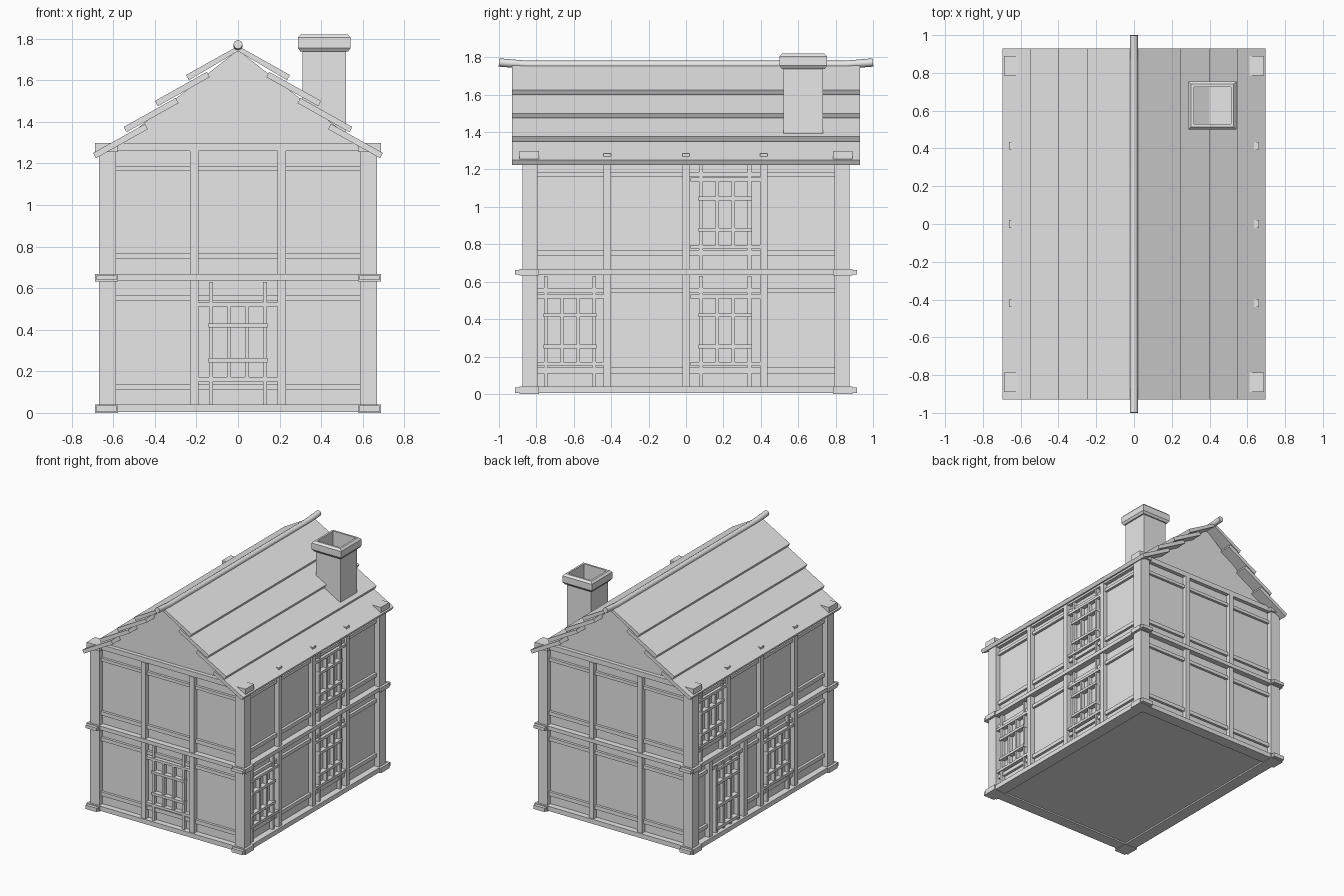
import bpy
import bmesh
from mathutils import Matrix, Vector

cube = bpy.data.objects.get("Cube")
if cube:
    bpy.data.objects.remove(cube, do_unlink=True)

grey = bpy.data.materials.new("plain_grey")
grey.use_nodes = True
grey.diffuse_color = (0.8, 0.8, 0.8, 1)
grey.node_tree.nodes["Principled BSDF"].inputs["Base Color"].default_value = (0.8, 0.8, 0.8, 1)

WALL_X, WALL_Y = 0.625, 0.835
SIDES = ("front", "back", "left", "right")


def finish(name, bm):
    bmesh.ops.recalc_face_normals(bm, faces=bm.faces)
    mesh = bpy.data.meshes.new(name)
    bm.to_mesh(mesh)
    bm.free()
    mesh.materials.append(grey)
    obj = bpy.data.objects.new(name, mesh)
    bpy.context.collection.objects.link(obj)
    return obj


def box(bm, x0, x1, y0, y1, z0, z1):
    lo, hi = Vector((x0, y0, z0)), Vector((x1, y1, z1))
    size = hi - lo
    matrix = Matrix.Translation((lo + hi) / 2) @ Matrix.Diagonal((*[abs(s) for s in size], 1))
    return bmesh.ops.create_cube(bm, size=1, matrix=matrix)["verts"]


def boxes(name, specs):
    bm = bmesh.new()
    for spec in specs:
        box(bm, *spec)
    return finish(name, bm)


def on_wall(side, u0, u1, z0, z1, depth):
    """Box bounds of a timber standing out from one wall; u runs along the wall."""
    if side in ("front", "back"):
        s = -1 if side == "front" else 1
        return (u0, u1, s * (WALL_Y - 0.02), s * (WALL_Y + depth), z0, z1)
    s = 1 if side == "left" else -1
    return (s * (WALL_X - 0.02), s * (WALL_X + depth), u0, u1, z0, z1)


def prism(name, outline, y0, y1):
    """Extrude an outline in the xz plane along y."""
    bm = bmesh.new()
    face = bm.faces.new([bm.verts.new((x, y0, z)) for x, z in outline])
    moved = bmesh.ops.extrude_face_region(bm, geom=[face])["geom"]
    verts = [v for v in moved if isinstance(v, bmesh.types.BMVert)]
    bmesh.ops.translate(bm, verts=verts, vec=(0, y1 - y0, 0))
    return finish(name, bm)


# Wall body with gables
prism("wall_body", [(-WALL_X, 0.015), (WALL_X, 0.015), (WALL_X, 1.258),
                    (0, 1.745), (-WALL_X, 1.258)], -WALL_Y, WALL_Y)

# Corner posts
for sx, dx in ((1, "left"), (-1, "right")):
    for sy, dy in ((-1, "front"), (1, "back")):
        boxes(f"{dy}_{dx}_corner_post",
              [(sx * 0.587, sx * 0.668, sy * 0.793, sy * 0.875, 0.01, 1.26)])

# Ring beams at three levels with blocks at the corners
for name, z0, z1, nub in (("base", 0, 0.04, True), ("floor", 0.633, 0.667, True),
                          ("eaves", 1.255, 1.298, False)):
    out_x, out_y = (0.675, 0.88) if nub else (0.655, 0.865)
    parts = []
    for s in (1, -1):
        parts.append((s * 0.58, s * out_x, -0.8, 0.8, z0 + 0.004, z1))
        parts.append((-0.6, 0.6, s * 0.79, s * out_y, z0 + 0.004, z1))
        if not nub:
            parts[-2] = (s * 0.58, s * out_x, -0.8, 0.8, z0 - 0.03, z1 - 0.03)
        for t in (1, -1):
            parts.append((s * 0.577, s * 0.688, t * 0.785, t * 0.89, z0, z1))
            if nub:
                parts.append((s * 0.585, s * 0.68, t * 0.88, t * 0.915, z0 + 0.005, z1 - 0.005))
    boxes(f"{name}_beams", parts)

# Wall posts, with the doorway replacing one lower post
for side in SIDES:
    at = (-0.21, 0.21) if side in ("front", "back") else (-0.42, 0, 0.415)
    top = 1.26 if side in ("front", "back") else 1.285
    parts = []
    for u in at:
        parts.append(on_wall(side, u - 0.02, u + 0.02, 0.65, top, 0.036))
        if not (side == "right" and u > 0.2):
            parts.append(on_wall(side, u - 0.02, u + 0.02, 0.02, 0.65, 0.036))
    boxes(f"{side}_wall_posts", parts)

# Horizontal rails
for side in SIDES:
    end = 0.6 if side in ("front", "back") else 0.81
    parts = []
    for z0, z1 in ((0.54, 0.567), (0.74, 0.77), (1.163, 1.187)):
        parts.append(on_wall(side, -end, end, z0, z1, 0.02))
    spans = [(-end, 0.2), (0.64, end)] if side == "right" else [(-end, end)]
    for u0, u1 in spans:
        parts.append(on_wall(side, u0, u1, 0.11, 0.14, 0.02))
    boxes(f"{side}_wall_rails", parts)


def window(name, side, centre, base, half=0.185):
    """Barred opening: jambs, header, sill and a lattice of bars."""
    parts = []
    for s in (1, -1):
        jamb, bar = centre + s * 0.13, centre + s * 0.043
        parts.append(on_wall(side, jamb - 0.01, jamb + 0.01, base + 0.02, base + 0.63, 0.028))
        parts.append(on_wall(side, bar - 0.009, bar + 0.009, base + 0.16, base + 0.515, 0.03))
    for z in (0.162, 0.521):
        parts.append(on_wall(side, centre - half, centre + half,
                             base + z - 0.01, base + z + 0.01, 0.034))
    for z in (0.253, 0.42):
        parts.append(on_wall(side, centre - 0.142, centre + 0.142,
                             base + z - 0.01, base + z + 0.01, 0.038))
    boxes(name, parts)


window("front_window", "front", 0, 0, 0.195)
window("left_lower_front_window", "left", -0.62, 0)
window("left_lower_back_window", "left", 0.21, 0)
window("left_upper_window", "left", 0.21, 0.625)
window("right_lower_window", "right", -0.21, 0)
window("right_upper_window", "right", 0.61, 0.625)

# Door on the right wall
door = []
for s in (1, -1):
    for offset, half, depth, top in ((0.215, 0.02, 0.036, 0.64), (0.135, 0.012, 0.032, 0.56),
                                     (0.045, 0.01, 0.03, 0.56)):
        u = 0.42 + s * offset
        door.append(on_wall("right", u - half, u + half, 0.03, top, depth))
for z in (0.07, 0.24, 0.42, 0.53):
    door.append(on_wall("right", 0.28, 0.56, z - 0.011, z + 0.011, 0.038))
boxes("right_door", door)

# Overlapping roof boards
SLOPE = 0.56
for s, side in ((1, "left"), (-1, "right")):
    for i, x in enumerate((0.25, 0.4, 0.55, 0.697)):
        z = 1.625 - 0.125 * i
        inner = max(x - 0.25, 0)
        rise = (x - inner) * SLOPE
        outline = [(s * x, z), (s * inner, z + rise),
                   (s * max(inner - 0.014, 0), z + rise - 0.025), (s * (x - 0.014), z - 0.025)]
        prism(f"{side}_roof_board_{i + 1}", outline, -0.93, 0.93)

# Ridge pole with slightly lifted ends
curve = bpy.data.curves.new("ridge_pole", "CURVE")
curve.dimensions = "3D"
curve.bevel_depth = 0.022
curve.bevel_resolution = 2
curve.use_fill_caps = True
spline = curve.splines.new("POLY")
path = [(-1, 1.772), (-0.85, 1.76), (0.85, 1.76), (1, 1.772)]
spline.points.add(len(path) - 1)
for point, (y, z) in zip(spline.points, path):
    point.co = (0, y, z, 1)
curve.materials.append(grey)
bpy.context.collection.objects.link(bpy.data.objects.new("ridge_pole", curve))


# Hollow chimney: square rings lofted up the outside and down the inside
bm = bmesh.new()
profile = [(0.105, 1.3), (0.105, 1.738), (0.115, 1.738), (0.127, 1.755), (0.127, 1.805),
           (0.113, 1.82), (0.098, 1.82), (0.098, 1.5)]
rings = []
for r, z in profile:
    rings.append([bm.verts.new((0.415 + a * r, 0.627 + b * r, z))
                  for a, b in ((-1, -1), (1, -1), (1, 1), (-1, 1))])
for low, high in zip(rings, rings[1:]):
    for i in range(4):
        j = (i + 1) % 4
        bm.faces.new((low[i], low[j], high[j], high[i]))
bm.faces.new(rings[0])
bm.faces.new(rings[-1])
finish("chimney", bm)
